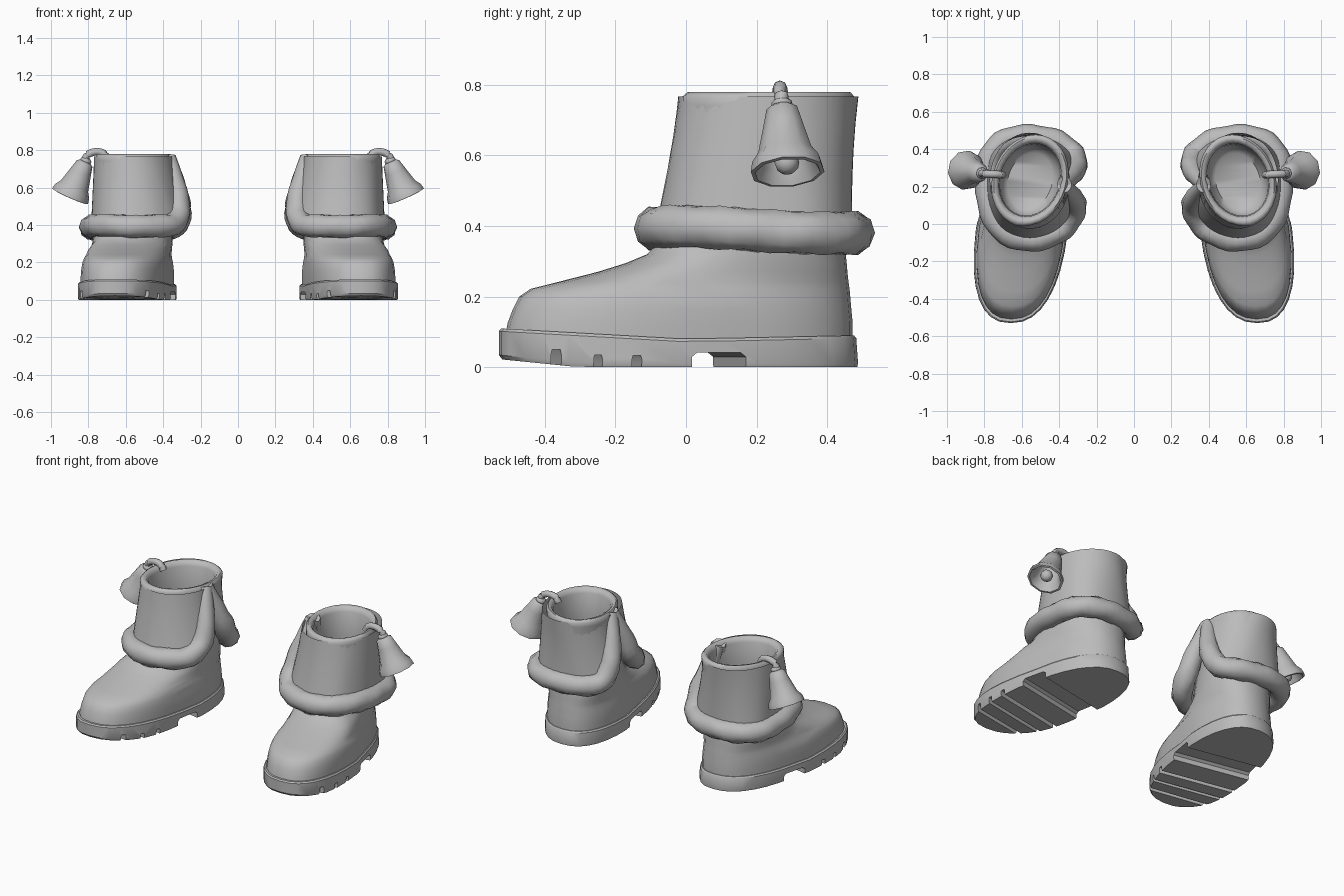
import bpy, bmesh, math
from mathutils import Vector, Matrix

if "Cube" in bpy.data.objects:
    bpy.data.objects.remove(bpy.data.objects["Cube"])

grey = bpy.data.materials.new("plain_grey")
grey.diffuse_color = (0.5, 0.5, 0.5, 1)
grey.use_nodes = True
grey.node_tree.nodes["Principled BSDF"].inputs["Base Color"].default_value = grey.diffuse_color


def finish(name, verts, faces, angle=40, cutter=None):
    """Make the right-hand part, cut it if asked, mirror it to the left and shade it."""
    me = bpy.data.meshes.new(name)
    me.from_pydata([tuple(v) for v in verts], [], faces)
    bm = bmesh.new()
    bm.from_mesh(me)
    bmesh.ops.remove_doubles(bm, verts=bm.verts, dist=0.0005)
    bmesh.ops.recalc_face_normals(bm, faces=bm.faces)
    bm.to_mesh(me)
    bm.free()
    me.materials.append(grey)
    ob = bpy.data.objects.new(name, me)
    bpy.context.collection.objects.link(ob)
    bpy.ops.object.select_all(action='DESELECT')
    bpy.context.view_layer.objects.active = ob
    ob.select_set(True)
    if cutter:
        mod = ob.modifiers.new("grooves", 'BOOLEAN')
        mod.object = cutter
        mod.operation = 'DIFFERENCE'
        mod.solver = 'EXACT'
        bpy.ops.object.modifier_apply(modifier=mod.name)
        bpy.data.objects.remove(cutter)
    mod = ob.modifiers.new("pair", 'MIRROR')
    mod.use_mirror_merge = False
    bpy.ops.object.modifier_apply(modifier=mod.name)
    bpy.ops.object.shade_smooth_by_angle(angle=math.radians(angle))
    return ob


def skin(rings):
    """Quads between closed rings of equal length."""
    n = len(rings[0])
    return [(k * n + i, k * n + (i + 1) % n, (k + 1) * n + (i + 1) % n, (k + 1) * n + i)
            for k in range(len(rings) - 1) for i in range(n)]


def strip_cap(start, n):
    """Close a ring that is symmetric about its first point with cross strips."""
    out = [(start, start + 1, start + n - 1)]
    for i in range(1, n // 2 - 1):
        out.append((start + i, start + i + 1, start + n - i - 1, start + n - i))
    out.append((start + n // 2 - 1, start + n // 2, start + n // 2 + 1))
    return out


def spline(pts, steps):
    """Smooth path through the points."""
    p = [Vector(v) for v in pts]
    p = [2 * p[0] - p[1]] + p + [2 * p[-1] - p[-2]]
    out = []
    for i in range(1, len(p) - 2):
        for s in range(steps):
            t = s / steps
            a, b, c, d = p[i - 1:i + 3]
            out.append(0.5 * (2 * b + (c - a) * t + (2 * a - 5 * b + 4 * c - d) * t * t
                              + (3 * b - a - 3 * c + d) * t ** 3))
    return out + [p[-2]]


def tube(path, radius, sides):
    """Sweep a round section along a path; radius(t, angle)."""
    rings = []
    for i, c in enumerate(path):
        tan = (path[min(i + 1, len(path) - 1)] - path[max(i - 1, 0)]).normalized()
        ref = Vector((0, 1, 0)) if abs(tan.y) < 0.6 and abs(tan.z) > 0.7 else Vector((0, 0, 1))
        if sides == 10:  # trim: keep the section turned away from the leg axis
            ref = Vector((c.x - 0.56, c.y - 0.2, 0.0))
        side = (ref - tan * ref.dot(tan)).normalized()
        up = tan.cross(side)
        t = i / (len(path) - 1)
        rings.append([c + radius(t, k) * (side * math.cos(2 * math.pi * k / sides)
                                          + up * math.sin(2 * math.pi * k / sides))
                      for k in range(sides)])
    faces = skin(rings)
    last = (len(rings) - 1) * sides
    faces += [tuple(range(sides)), tuple(range(last, last + sides))]
    return [v for r in rings for v in r], faces


N = 32


def outline(y0, y1, w, e, z):
    """Foot-shaped slice: rounded oval whose centre line turns outward to the toe."""
    pts = []
    for i in range(N):
        a = 2 * math.pi * i / N
        s, c = math.sin(a), math.cos(a)
        y = (y0 + y1) / 2 + (y1 - y0) / 2 * math.copysign(abs(c) ** (2 / e), c)
        x = 0.545 + (0.32 - y) * 0.12 + w * math.copysign(abs(s) ** (2 / e), s)
        if y < 0:
            x += 0.012
        pts.append(Vector((x, y, z(y) if callable(z) else z)))
    return pts


# Boot upper: foot, leg, rolled rim and hollow inside
def top_of_sole(y):
    return 0.08 + 0.03 * max(0, -y / 0.53) + 0.01 * max(0, y / 0.48)


slices = [(-0.512, 0.472, 0.232, 2.4, lambda y: top_of_sole(y) - 0.02),
          (-0.505, 0.472, 0.232, 2.4, 0.125), (-0.49, 0.468, 0.23, 2.4, 0.165),
          (-0.472, 0.465, 0.225, 2.4, 0.2), (-0.44, 0.463, 0.219, 2.4, 0.222),
          (-0.36, 0.46, 0.213, 2.4, 0.242), (-0.25, 0.457, 0.21, 2.4, 0.27),
          (-0.17, 0.455, 0.21, 2.3, 0.295), (-0.11, 0.452, 0.21, 2.2, 0.32),
          (-0.07, 0.45, 0.208, 2.1, 0.36), (-0.04, 0.455, 0.203, 2, 0.5),
          (-0.01, 0.475, 0.203, 2, 0.74), (-0.012, 0.478, 0.205, 2, 0.765),
          (0.005, 0.465, 0.193, 2, 0.779), (0.025, 0.445, 0.177, 2, 0.775),
          (0.04, 0.43, 0.165, 2, 0.75), (0.045, 0.425, 0.16, 2, 0.6),
          (0.04, 0.42, 0.155, 2, 0.42), (0.08, 0.38, 0.12, 2, 0.36)]
rings = [outline(*s) for s in slices]
finish("boot_upper", [v for r in rings for v in r],
       skin(rings) + strip_cap(0, N) + strip_cap((len(rings) - 1) * N, N), 60)


# Sole with a sprung toe, cut by tread grooves and the arch gap
def underside(y):
    return 0.1 * max(0, -0.3 - y)


rings = [outline(-0.52, 0.485, 0.243, 2.4, underside),
         outline(-0.53, 0.487, 0.247, 2.4, lambda y: underside(y) + 0.012),
         outline(-0.53, 0.482, 0.245, 2.4, lambda y: top_of_sole(y) - 0.008),
         outline(-0.523, 0.476, 0.238, 2.4, top_of_sole)]
cv, cf = [], []
for y, half, top in ((-0.375, 0.014, 0.05), (-0.26, 0.012, 0.035),
                     (-0.15, 0.014, 0.033), (0.09, 0.08, 0.042)):
    b = len(cv)
    for z, h in ((-0.1, half), (top * 0.7, half), (top, half * 0.8)):
        for x, s in ((0.2, -1), (1.0, -1), (1.0, 1), (0.2, 1)):
            cv.append((x, y + s * h + 0.2 * (x - 0.8), z))
    cf += [tuple(b + i for i in f) for f in skin([[0] * 4] * 3)]
    cf += [(b + 3, b + 2, b + 1, b), (b + 8, b + 9, b + 10, b + 11)]
me = bpy.data.meshes.new("groove_cutter")
me.from_pydata(cv, [], cf)
cutter = bpy.data.objects.new("groove_cutter", me)
cutter.hide_render = True
bpy.context.collection.objects.link(cutter)
finish("sole", [v for r in rings for v in r],
       skin(rings) + strip_cap(0, N) + strip_cap(3 * N, N), 35, cutter)

# Soft trim: down from the split, round the leg and back up
path = spline([(0.372, 0.205, 0.762), (0.335, 0.155, 0.62), (0.315, 0.10, 0.48),
               (0.345, 0.015, 0.405), (0.44, -0.06, 0.395), (0.58, -0.085, 0.393),
               (0.71, -0.03, 0.398), (0.775, 0.10, 0.395), (0.785, 0.24, 0.385),
               (0.765, 0.37, 0.38), (0.68, 0.45, 0.38), (0.55, 0.47, 0.38),
               (0.41, 0.44, 0.38), (0.325, 0.37, 0.40), (0.312, 0.305, 0.50),
               (0.338, 0.255, 0.63), (0.372, 0.215, 0.762)], 4)


def trim_radius(t, k):
    end = min(t, 1 - t)
    return min(0.04 + end * 0.2, 0.062) + 0.004 * math.sin(t * 95 + k * 2.1) * min(1, end * 8)


finish("cuff_trim", *tube(path, trim_radius, 10), 50)

# Turned-down cuff: ruled from the rim to the trim, open at the inner split
m = len(path)
rows = 5
verts, faces = [], []
for i, p in enumerate(path):
    a = math.pi + 2 * math.pi * i / (m - 1)
    rim = Vector((0.557 + 0.212 * math.cos(a), 0.233 + 0.255 * math.sin(a), 0.766))
    for r in range(rows + 1):
        verts.append(rim.lerp(p, r / rows))
        if i and r:
            q = i * (rows + 1) + r
            faces.append((q - 1, q, q - rows - 1, q - rows - 2))
finish("folded_cuff", verts, faces, 60)

# Bell hanging outward, with its collar and clapper
top, mouth = Vector((0.815, 0.272, 0.74)), Vector((0.9, 0.288, 0.55))
axis = (mouth - top).normalized()
frame = Matrix.Translation(top) @ axis.to_track_quat('Z', 'Y').to_matrix().to_4x4()


def turned(name, profile, sides, angle):
    rr = [[frame @ Vector((r * math.cos(2 * math.pi * i / sides),
                           r * math.sin(2 * math.pi * i / sides), d)) for i in range(sides)]
          for d, r in profile]
    finish(name, [v for r in rr for v in r], skin(rr), angle)


turned("bell", [(0, 0), (0, 0.028), (0.012, 0.046), (0.06, 0.058), (0.145, 0.08),
                (0.175, 0.1), (0.205, 0.106), (0.207, 0.094), (0.17, 0.075),
                (0.05, 0.048), (0.03, 0)], 10, 50)
turned("bell_collar", [(-0.02, 0), (-0.02, 0.018), (-0.01, 0.03), (0.002, 0.03),
                       (0.01, 0.018), (0.01, 0)], 10, 60)
turned("clapper", [(0.175 - 0.036 * math.cos(math.pi * i / 6),
                    0.036 * math.sin(math.pi * i / 6)) for i in range(7)], 10, 60)

# Hook from the rim to the bell
hook = spline([(0.70, 0.262, 0.755), (0.715, 0.264, 0.78), (0.75, 0.266, 0.792),
               (0.79, 0.268, 0.784), (0.813, 0.27, 0.762), (0.818, 0.272, 0.735)], 3)
finish("bell_hook", *tube(hook, lambda t, k: 0.02, 8), 60)
